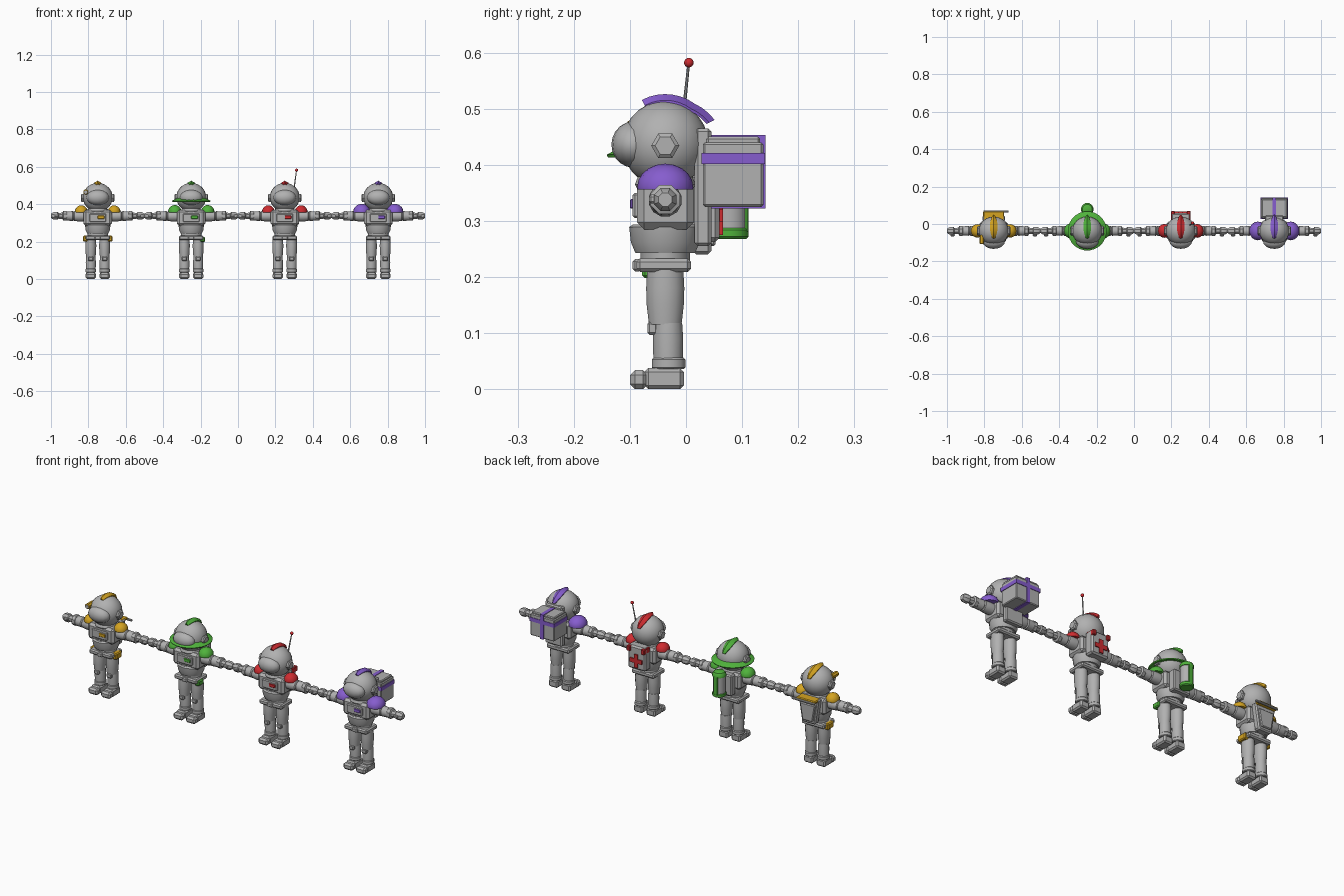
import bpy, bmesh, math
from mathutils import Matrix, Vector

if "Cube" in bpy.data.objects:
    bpy.data.objects.remove(bpy.data.objects["Cube"])


def material(name, rgb):
    m = bpy.data.materials.new(name)
    m.diffuse_color = (*rgb, 1)
    m.use_nodes = True
    m.node_tree.nodes["Principled BSDF"].inputs["Base Color"].default_value = m.diffuse_color
    return m


GREY = material("suit_grey", (0.44, 0.44, 0.44))
YELLOW = material("yellow", (0.66, 0.37, 0.015))
GREEN = material("green", (0.08, 0.45, 0.045))
RED = material("red", (0.62, 0.025, 0.03))
PURPLE = material("purple", (0.24, 0.11, 0.62))
CY = -0.037      # body axis depth
cx = 0.0         # current figure offset


def finish(name, bm, mat, angle=35):
    bmesh.ops.recalc_face_normals(bm, faces=bm.faces)
    me = bpy.data.meshes.new(name)
    bm.to_mesh(me)
    bm.free()
    me.materials.append(mat)
    ob = bpy.data.objects.new(name, me)
    ob.location.x = cx
    bpy.context.collection.objects.link(ob)
    bpy.ops.object.select_all(action='DESELECT')
    ob.select_set(True)
    bpy.context.view_layer.objects.active = ob
    bpy.ops.object.shade_smooth_by_angle(angle=math.radians(angle))
    return ob


def box(name, x, y, z, mat, bevel=0.006, taper=1.0):
    """Bevelled box from (min, max) ranges; taper scales the width of the base."""
    bm = bmesh.new()
    bmesh.ops.create_cube(bm, size=1)
    for v in bm.verts:
        k = taper if v.co.z < 0 else 1
        v.co = Vector((sum(x) / 2 + v.co.x * k * (x[1] - x[0]),
                       sum(y) / 2 + v.co.y * (y[1] - y[0]),
                       sum(z) / 2 + v.co.z * (z[1] - z[0])))
    if bevel:
        bmesh.ops.bevel(bm, geom=bm.edges[:], offset=bevel, segments=1, affect='EDGES')
    return finish(name, bm, mat, 20)


def ball(name, loc, radii, mat, u=24, v=14, half=False):
    bm = bmesh.new()
    bmesh.ops.create_uvsphere(bm, u_segments=u, v_segments=v, radius=1)
    if half:
        bmesh.ops.bisect_plane(bm, geom=bm.verts[:] + bm.edges[:] + bm.faces[:],
                               plane_co=(0, 0, -0.1), plane_no=(0, 0, -1), clear_outer=True)
        bmesh.ops.holes_fill(bm, edges=[e for e in bm.edges if e.is_boundary])
    bmesh.ops.transform(bm, matrix=Matrix.Translation(loc) @ Matrix.Diagonal((*radii, 1)), verts=bm.verts)
    return finish(name, bm, mat, 50)


def lathe(name, profile, loc, mat, sides=16, axis=(0, 0, 1), scale=(1, 1)):
    """Turn (radius, height) points around an axis, capped at both ends."""
    bm = bmesh.new()
    rings = []
    for r, h in profile:
        rings.append([bm.verts.new((r * scale[0] * math.cos(a), r * scale[1] * math.sin(a), h))
                      for a in [(i + 0.5) * math.tau / sides for i in range(sides)]])
    for a, b in zip(rings, rings[1:]):
        for i in range(sides):
            j = (i + 1) % sides
            bm.faces.new((a[i], a[j], b[j], b[i]))
    bm.faces.new(rings[0])
    bm.faces.new(rings[-1])
    rot = Vector((0, 0, 1)).rotation_difference(Vector(axis)).to_matrix().to_4x4()
    bmesh.ops.transform(bm, matrix=Matrix.Translation(loc) @ rot, verts=bm.verts)
    return finish(name, bm, mat)


def crest(mat):
    """Ridged strip running over the helmet, narrow at both ends."""
    bm = bmesh.new()
    rows = []
    n = 10
    for i in range(n + 1):
        t = i / n
        a = math.radians(118 - 92 * t)
        w = 0.003 + 0.018 * math.sin(math.pi * min(1, 0.1 + 0.8 * t))
        row = []
        for x, r in ((-w, 0.073), (-w, 0.078), (0, 0.089), (w, 0.078), (w, 0.073)):
            r += 0.009 * max(0, t - 0.7) / 0.3
            row.append(bm.verts.new((x, CY + r * math.cos(a), 0.437 + r * math.sin(a))))
        rows.append(row)
    for a, b in zip(rows, rows[1:]):
        for k in range(5):
            j = (k + 1) % 5
            bm.faces.new((a[k], a[j], b[j], b[k]))
    bm.faces.new(rows[0])
    bm.faces.new(rows[-1])
    finish("helmet_crest", bm, mat)


def astronaut(mat, pad):
    # Helmet, visor and crest
    ball("helmet", (0, CY, 0.437), (0.08, 0.077, 0.077), GREY)
    ball("visor", (0, -0.094, 0.436), (0.06, 0.039, 0.041), GREY, 16, 10)
    crest(mat)
    # Torso stack
    lathe("neck_ring", [(0.05, 0.355), (0.055, 0.365), (0.05, 0.378)], (0, CY, 0), GREY)
    box("chest", (-0.076, 0.076), (-0.087, 0.014), (0.285, 0.37), GREY, 0.012)
    lathe("jacket", [(0.054, 0.243), (0.062, 0.262), (0.065, 0.289), (0.058, 0.294)],
          (0, CY, 0), GREY, 20, scale=(1.06, 1))
    lathe("waist", [(0.05, 0.225), (0.05, 0.25)], (0, CY, 0), GREY, 16, scale=(1.1, 0.9))
    box("belt", (-0.066, 0.066), (-0.088, 0.009), (0.209, 0.233), GREY, 0.006)
    box("buckle", (-0.016, 0.016), (-0.095, -0.08), (0.21, 0.232), GREY, 0.004)
    # Chest control box with coloured plate
    box("control_box", (-0.045, 0.045), (-0.095, -0.08), (0.305, 0.35), GREY, 0.004)
    box("control_plate", (0.0, 0.036), (-0.1, -0.092), (0.322, 0.339), mat, 0.002)
    for s in (-1, 1):
        # Earpiece, shoulder pad
        lathe("earpiece", [(0.025, 0.0), (0.025, 0.016), (0.018, 0.021)],
              (s * 0.069, CY, 0.434), GREY, 6, (s, 0, 0))
        ball("shoulder_pad", (s * 0.088, CY, 0.36), pad, mat, 16, 10, True)
        # Arm, cuff, glove
        lathe("arm", [(0.029, 0.065), (0.03, 0.1), (0.027, 0.125), (0.023, 0.129),
                      (0.027, 0.134), (0.025, 0.17)], (0, CY, 0.337), GREY, 12, (s, 0, 0))
        lathe("cuff", [(0.025, 0.165), (0.028, 0.168), (0.028, 0.184), (0.019, 0.188),
                       (0.016, 0.212)], (0, CY, 0.338), GREY, 8, (s, 0, 0))
        lathe("fist", [(0.012, 0.206), (0.022, 0.214), (0.022, 0.236), (0.013, 0.249)],
              (0, CY, 0.338), GREY, 8, (s, 0, 0))
        box("thumb", tuple(sorted((s * 0.208, s * 0.232))), (-0.066, -0.052), (0.331, 0.347), GREY, 0.004)
        # Leg
        lx = s * 0.037
        lathe("thigh", [(0.029, 0.115), (0.033, 0.15), (0.034, 0.18), (0.032, 0.215)],
              (lx, CY, 0), GREY, 16, scale=(0.88, 1.02))
        lathe("shin", [(0.027, 0.05), (0.028, 0.09), (0.026, 0.118)], (lx, -0.032, 0), GREY, 12)
        box("knee_pad", (lx - 0.014, lx + 0.014), (-0.069, -0.05), (0.097, 0.12), GREY, 0.004)
        lathe("boot_cuff", [(0.028, 0.036), (0.031, 0.039), (0.031, 0.053), (0.027, 0.057)],
              (lx, -0.031, 0), GREY, 12, scale=(0.95, 1))
        # Boot
        box("boot", (lx - 0.026, lx + 0.026), (-0.074, -0.004), (0, 0.038), GREY, 0.007)
        box("boot_toe", (lx - 0.028, lx + 0.028), (-0.1, -0.068), (0, 0.034), GREY, 0.009)


# Yellow figure: hip pouches, helmet lamp, tapered pack
cx = -0.75
astronaut(YELLOW, (0.034, 0.036, 0.034))
for s in (-1, 1):
    box("hip_pouch", (s * 0.064 - 0.014, s * 0.064 + 0.014), (-0.062, -0.012), (0.2, 0.233), YELLOW, 0.005)
lathe("helmet_lamp", [(0.014, 0), (0.014, 0.045), (0.01, 0.048)], (-0.064, -0.058, 0.465),
      YELLOW, 8, (0, -1, 0))
lathe("lamp_lens", [(0.01, 0.04), (0.01, 0.05)], (-0.064, -0.058, 0.465), GREY, 8, (0, -1, 0))
box("tapered_pack", (-0.06, 0.06), (0.012, 0.045), (0.24, 0.375), GREY, 0.006, 0.65)
box("pack_panel", (-0.045, 0.045), (0.04, 0.053), (0.255, 0.345), GREY, 0.004, 0.65)
box("pack_flap", (-0.056, 0.056), (0.02, 0.068), (0.362, 0.376), YELLOW, 0.004)
box("pack_bar", (-0.055, 0.08), (0.062, 0.073), (0.358, 0.369), GREY, 0.003)

# Green figure: helmet brim, canister, one hip pouch
cx = -0.25
astronaut(GREEN, (0.036, 0.04, 0.036))
lathe("helmet_brim", [(0.07, 0.422), (0.102, 0.413), (0.104, 0.418), (0.07, 0.437)],
      (0, CY, 0), GREEN, 24, scale=(1, 1.01))
box("hip_pouch", (0.048, 0.074), (-0.078, -0.035), (0.198, 0.226), GREEN, 0.005)
box("pack_frame", (-0.05, 0.05), (0.01, 0.048), (0.26, 0.37), GREY, 0.006)
lathe("canister", [(0.031, 0.28), (0.031, 0.38)], (0, 0.078, 0), GREY, 16)
lathe("canister_base", [(0.03, 0.268), (0.034, 0.272), (0.034, 0.284), (0.031, 0.287)], (0, 0.078, 0), GREEN, 16)
lathe("canister_cap", [(0.034, 0.373), (0.034, 0.384), (0.027, 0.395), (0.012, 0.4)], (0, 0.078, 0), GREEN, 16)
box("canister_stripe", (-0.013, 0.013), (0.09, 0.111), (0.28, 0.378), GREEN, 0.002)

# Red figure: medical pack with cross, antenna
cx = 0.25
astronaut(RED, (0.034, 0.037, 0.034))
box("medical_pack", (-0.052, 0.052), (0.01, 0.06), (0.262, 0.385), GREY, 0.008)
box("cross_upright", (-0.011, 0.011), (0.058, 0.066), (0.275, 0.345), RED, 0)
box("cross_bar", (-0.035, 0.035), (0.058, 0.0655), (0.299, 0.321), RED, 0)
for s in (-1, 1):
    box("pack_corner", (s * 0.042 - 0.01, s * 0.042 + 0.01), (0.02, 0.07), (0.355, 0.383), RED, 0.003)
root, tip = Vector((0.046, -0.008, 0.46)), Vector((0.063, 0.005, 0.582))
lathe("antenna", [(0.004, 0), (0.0025, (tip - root).length)], root, GREY, 8, (tip - root).normalized())
ball("antenna_tip", tip, (0.0085,) * 3, RED, 12, 8)

# Purple figure: large strapped cargo pack
cx = 0.75
astronaut(PURPLE, (0.046, 0.05, 0.042))
box("pack_frame", (-0.05, 0.05), (0.015, 0.045), (0.255, 0.465), GREY, 0.006)
box("cargo_box", (-0.07, 0.07), (0.03, 0.138), (0.325, 0.44), GREY, 0.004)
box("cargo_lid", (-0.066, 0.066), (0.036, 0.132), (0.436, 0.45), GREY, 0.004)
box("strap_round", (-0.073, 0.073), (0.028, 0.141), (0.401, 0.421), PURPLE, 0)
box("strap_over", (-0.01, 0.01), (0.03, 0.1415), (0.322, 0.453), PURPLE, 0)
